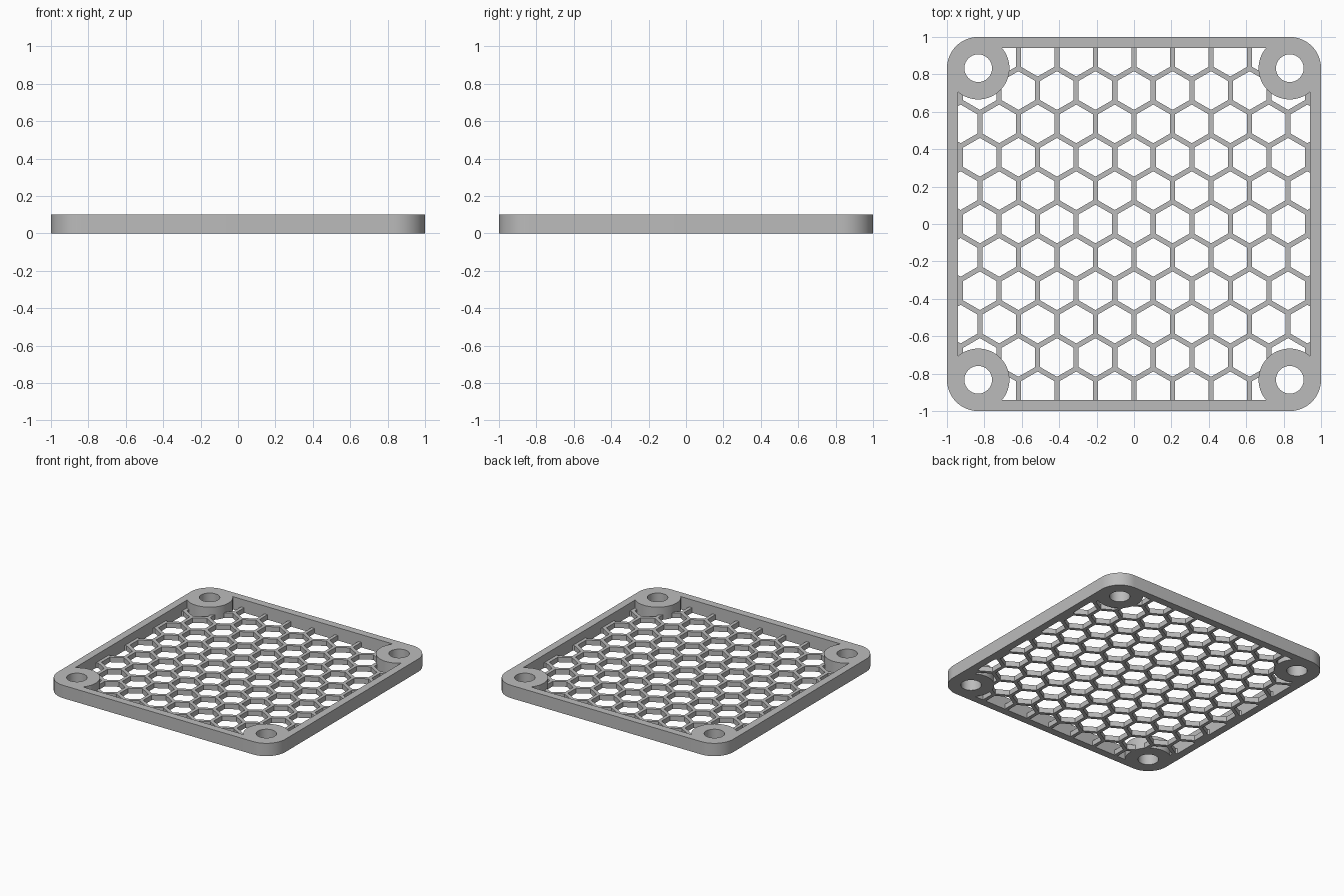
import bpy, bmesh
from math import acos, cos, sin, pi, sqrt

if "Cube" in bpy.data.objects:
    bpy.data.objects.remove(bpy.data.objects["Cube"], do_unlink=True)

HEIGHT, GRILLE = 0.102, 0.04      # frame height, grille thickness
INSET, BOSS = 0.833, 0.167        # screw centre, boss and corner radius
HOLE, WINDOW = 0.074, 0.94        # screw hole radius, window half width
PITCH, WALL = 0.206, 0.027        # honeycomb spacing and wall

grey = bpy.data.materials.new("grey plastic")
grey.use_nodes = True
colour = (0.5, 0.5, 0.5, 1)
grey.diffuse_color = colour
grey.node_tree.nodes["Principled BSDF"].inputs["Base Color"].default_value = colour


def arc(x, y, r, start, end, n):
    return [(x + r * cos(start + (end - start) * i / n),
             y + r * sin(start + (end - start) * i / n)) for i in range(n + 1)]


def circle(x, y, r, n, turn=0.0):
    return arc(x, y, r, turn, turn + 2 * pi, n)[:-1]


def four_corners(points):
    """Repeat one corner's points around the square."""
    loop = []
    for k in range(4):
        c, s = (1, 0, -1, 0)[k], (0, 1, 0, -1)[k]
        loop += [(c * x - s * y, s * x + c * y) for x, y in points]
    return loop


def prism(name, loops, z0, z1, nested=False):
    """Extrude flat loops; nested loops after the first become holes."""
    bm = bmesh.new()
    for loop in loops:
        verts = [bm.verts.new((x, y, z0)) for x, y in loop]
        if nested:
            for a, b in zip(verts, verts[1:] + verts[:1]):
                bm.edges.new((a, b))
        else:
            bm.faces.new(verts)
    if nested:
        bmesh.ops.triangle_fill(bm, edges=bm.edges[:], use_beauty=True)
    top = bmesh.ops.extrude_face_region(bm, geom=bm.faces[:], use_keep_orig=True)
    for v in top["geom"]:
        if isinstance(v, bmesh.types.BMVert):
            v.co.z = z1
    bmesh.ops.recalc_face_normals(bm, faces=bm.faces[:])
    mesh = bpy.data.meshes.new(name)
    bm.to_mesh(mesh)
    bm.free()
    mesh.materials.append(grey)
    obj = bpy.data.objects.new(name, mesh)
    bpy.context.collection.objects.link(obj)
    return obj


# Outlines: rounded outer edge, and window with the screw bosses bulging in
outer = four_corners(arc(INSET, INSET, 1 - INSET, 0, pi / 2, 16))
reach = acos((WINDOW - INSET) / BOSS)
window = four_corners(arc(INSET, INSET, BOSS, -reach, reach - 1.5 * pi, 32))
screw_holes = [circle(x, y, HOLE, 40) for x in (-INSET, INSET) for y in (-INSET, INSET)]

# Frame with bosses and screw holes
frame = prism("frame", [outer, window] + screw_holes, 0, HEIGHT, nested=True)

# Honeycomb grille, flush with the bottom
cells = []
for row in range(-6, 7):
    for col in range(-6, 7):
        x = (col + 0.5 * (row % 2)) * PITCH
        y = row * PITCH * sqrt(3) / 2
        cells.append(circle(x, y, (PITCH - WALL) / sqrt(3), 6, pi / 6))
grille = prism("honeycomb_grille", [window], 0, GRILLE)
cutter = prism("cell_cutter", cells, -0.1, 0.2)
cutter.hide_render = True
cut = grille.modifiers.new("cells", "BOOLEAN")
cut.operation, cut.solver, cut.object = "DIFFERENCE", "EXACT", cutter
bpy.context.view_layer.update()
graph = bpy.context.evaluated_depsgraph_get()
grille_mesh = bpy.data.meshes.new_from_object(grille.evaluated_get(graph))
grille.modifiers.clear()
grille.data = grille_mesh
bpy.data.objects.remove(cutter, do_unlink=True)

# Smooth the round walls, keep rims and cell edges sharp
for obj in (frame, grille):
    bpy.ops.object.select_all(action="DESELECT")
    obj.select_set(True)
    bpy.context.view_layer.objects.active = obj
    bpy.ops.object.shade_smooth_by_angle(angle=pi / 6)
